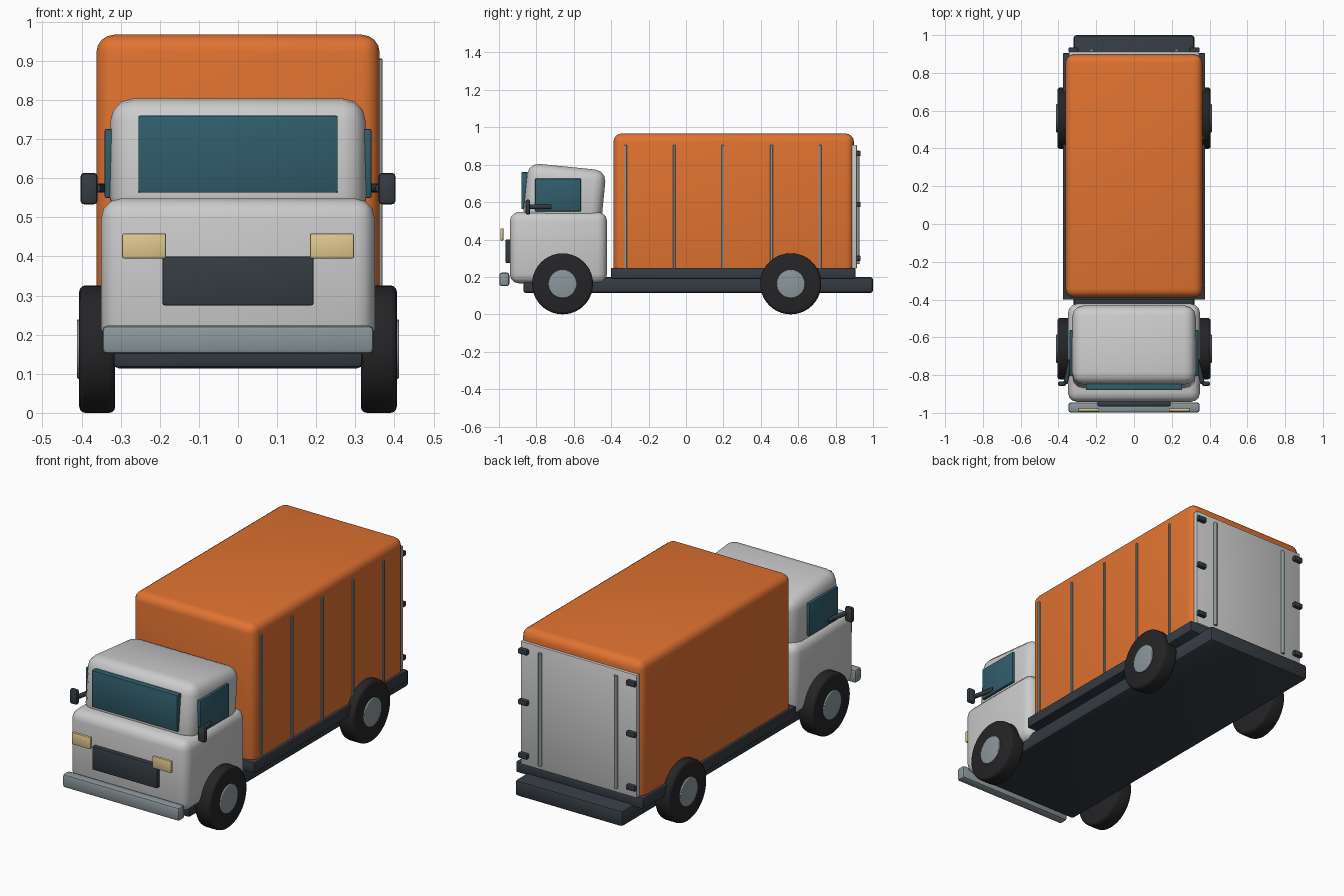
import bpy
from math import radians, pi
from mathutils import Vector

if "Cube" in bpy.data.objects:
    bpy.data.objects.remove(bpy.data.objects["Cube"])


def material(name, r, g, b):
    m = bpy.data.materials.new(name)
    m.diffuse_color = (r, g, b, 1)
    m.use_nodes = True
    m.node_tree.nodes["Principled BSDF"].inputs["Base Color"].default_value = m.diffuse_color
    return m


ORANGE = material("orange_paint", 0.75, 0.17, 0.03)
DARK = material("dark_frame", 0.035, 0.045, 0.055)
RUBBER = material("rubber", 0.018, 0.018, 0.02)
GLASS = material("glass", 0.03, 0.11, 0.15)
STEEL = material("steel", 0.26, 0.31, 0.33)
LAMP = material("lamp", 0.75, 0.58, 0.27)


def finish(ob, name, mat, bevel, segments):
    ob.name = name
    if mat:
        ob.data.materials.append(mat)
    bpy.ops.object.transform_apply(location=False, rotation=False, scale=True)
    if bevel:
        m = ob.modifiers.new("bevel", "BEVEL")
        m.width, m.segments = bevel, segments
        m.limit_method, m.angle_limit = "ANGLE", radians(40)
        bpy.ops.object.modifier_apply(modifier=m.name)
    bpy.ops.object.shade_smooth_by_angle(angle=radians(35))
    return ob


def box(name, x, y, z, mat=None, bevel=0.004, segments=2, tilt=0):
    """Box from (min, max) ranges on each axis."""
    mid = [(a + b) / 2 for a, b in (x, y, z)]
    bpy.ops.mesh.primitive_cube_add(size=1, location=mid, rotation=(tilt, 0, 0))
    ob = bpy.context.object
    ob.scale = [b - a for a, b in (x, y, z)]
    return finish(ob, name, mat, bevel, segments)


def rod(name, p, q, radius, mat=None, bevel=0, sides=12):
    """Cylinder between two points."""
    p, q = Vector(p), Vector(q)
    bpy.ops.mesh.primitive_cylinder_add(vertices=sides, radius=radius, depth=(q - p).length,
                                        location=(p + q) / 2)
    ob = bpy.context.object
    ob.rotation_euler = (q - p).to_track_quat("Z", "Y").to_euler()
    return finish(ob, name, mat, bevel, 3)


def span(s, a, b):
    return tuple(sorted((s * a, s * b)))


# Chassis and cargo floor
box("chassis", (-0.32, 0.32), (-0.87, 1.0), (0.114, 0.2), DARK, 0.015)
box("cargo_floor", (-0.377, 0.377), (-0.4, 0.905), (0.19, 0.248), DARK, 0.005)

# Cargo body with ribs on the right side
box("cargo_box", (-0.362, 0.362), (-0.388, 0.898), (0.2, 0.967), ORANGE, 0.045, 4)
for i in range(5):
    y = -0.323 + 0.26 * i
    box("side_rib", (0.355, 0.37), (y - 0.007, y + 0.007), (0.245, 0.906), STEEL, 0.002, 1)

# Rear door with lock bars and hinges
box("rear_door", (-0.345, 0.345), (0.885, 0.913), (0.245, 0.906), None, 0.004)

# Cab
box("cab_lower", (-0.35, 0.35), (-0.942, -0.422), (0.165, 0.548), None, 0.05, 3)
box("cab_upper", (-0.327, 0.327), (-0.86, -0.44), (0.475, 0.79), None, 0.06, 3, tilt=-0.1)
box("windshield", (-0.255, 0.255), (-0.88, -0.845), (0.563, 0.76), GLASS)

# Front trim
box("grille", (-0.193, 0.193), (-0.965, -0.935), (0.275, 0.4), DARK, 0.005)
box("bumper", (-0.347, 0.347), (-0.998, -0.945), (0.151, 0.223), STEEL, 0.012)

# Parts repeated on both sides
for s in (-1, 1):
    box("side_window", span(s, 0.315, 0.341), (-0.806, -0.562), (0.55, 0.726), GLASS)
    box("headlight", span(s, 0.184, 0.296), (-0.992, -0.976), (0.395, 0.459), LAMP)
    box("mirror", span(s, 0.359, 0.403), (-0.858, -0.833), (0.533, 0.614), DARK, 0.01)
    rod("mirror_arm", (s * 0.335, -0.72, 0.575), (s * 0.363, -0.845, 0.575), 0.012, DARK)
    x = s * 0.225
    rod("lock_bar", (x, 0.917, 0.27), (x, 0.917, 0.875), 0.01, STEEL)
    for z in (0.3, 0.587, 0.86):
        box("hinge", span(s, 0.295, 0.348), (0.908, 0.934), (z - 0.014, z + 0.014), DARK, 0.006)
    for y in (-0.66, 0.56):
        rod("tyre", (s * 0.314, y, 0.163), (s * 0.406, y, 0.163), 0.163, RUBBER, 0.016, 40)
        rod("hub", (s * 0.33, y, 0.163), (s * 0.412, y, 0.163), 0.076, STEEL, 0.004, 32)
